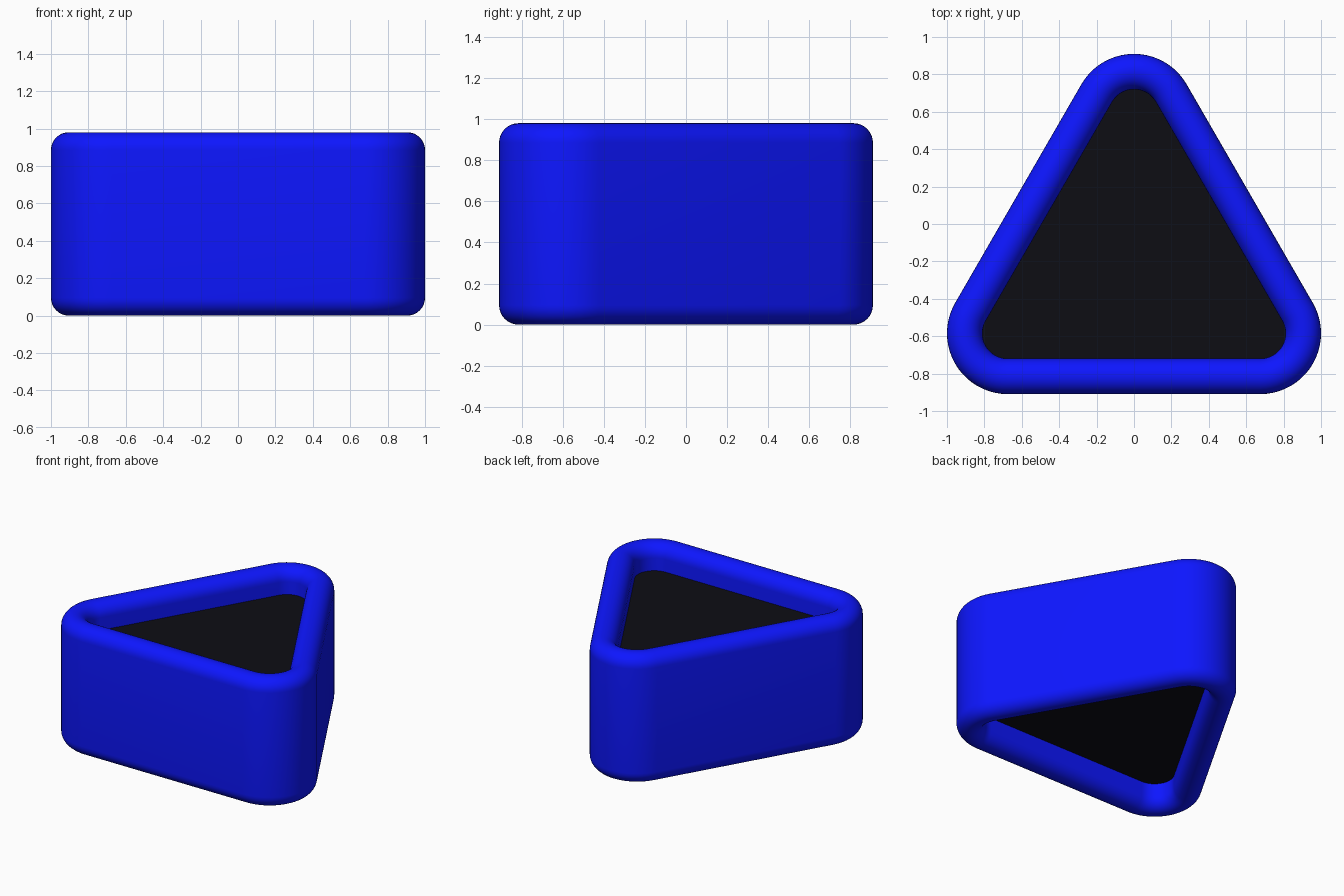
import bpy, bmesh
from math import sin, cos, pi, radians, sqrt

if "Cube" in bpy.data.objects:
    bpy.data.objects.remove(bpy.data.objects["Cube"])

SIDE = 1.35          # distance between corner centres
R_OUT = 0.325        # outer corner radius
WALL = 0.19          # wall thickness
HEIGHT = 0.98
RECESS = 0.19        # depth of the dark panels below the rims
STEPS = 20           # segments per rounded corner

half_h = SIDE * sqrt(3) / 4
# corner centre and start angle of its 120 degree arc
CORNERS = [(SIDE / 2, -half_h, -90), (0, half_h, 30), (-SIDE / 2, -half_h, 150)]


def add_ring(bm, radius, z):
    """Rounded triangle outline with the given corner radius."""
    return [bm.verts.new((cx + radius * cos(a), cy + radius * sin(a), z))
            for cx, cy, start in CORNERS
            for a in (radians(start + 120 * i / STEPS) for i in range(STEPS + 1))]


def bridge(bm, a, b):
    n = len(a)
    for i in range(n):
        j = (i + 1) % n
        bm.faces.new((a[i], a[j], b[j], b[i]))


def finish(bm, name, color):
    bmesh.ops.recalc_face_normals(bm, faces=bm.faces)
    mesh = bpy.data.meshes.new(name)
    bm.to_mesh(mesh)
    bm.free()
    obj = bpy.data.objects.new(name, mesh)
    bpy.context.collection.objects.link(obj)
    mat = bpy.data.materials.new(name + "_colour")
    mat.diffuse_color = color
    mat.use_nodes = True
    mat.node_tree.nodes["Principled BSDF"].inputs["Base Color"].default_value = mat.diffuse_color
    mesh.materials.append(mat)
    bpy.ops.object.select_all(action='DESELECT')
    obj.select_set(True)
    bpy.context.view_layer.objects.active = obj
    bpy.ops.object.shade_smooth_by_angle(angle=radians(35))


# Blue frame: a wall with fully rounded top and bottom rims, swept round the triangle
bm = bmesh.new()
t = WALL / 2
arc = [pi * i / 16 for i in range(17)]
section = [(t * cos(a), HEIGHT - t + t * sin(a)) for a in arc]
section += [(-t * cos(a), t - t * sin(a)) for a in arc]
rings = [add_ring(bm, R_OUT - t + off, z) for off, z in section]
for k, ring in enumerate(rings):
    bridge(bm, ring, rings[(k + 1) % len(rings)])
finish(bm, "frame", (0.004, 0.008, 1.0, 1))

# Dark core filling the opening, recessed at top and bottom
bm = bmesh.new()
low = add_ring(bm, R_OUT - WALL + 0.01, RECESS)
high = add_ring(bm, R_OUT - WALL + 0.01, HEIGHT - RECESS)
bridge(bm, low, high)
bm.faces.new(low)
bm.faces.new(high)
finish(bm, "core_panel", (0.004, 0.004, 0.007, 1))
